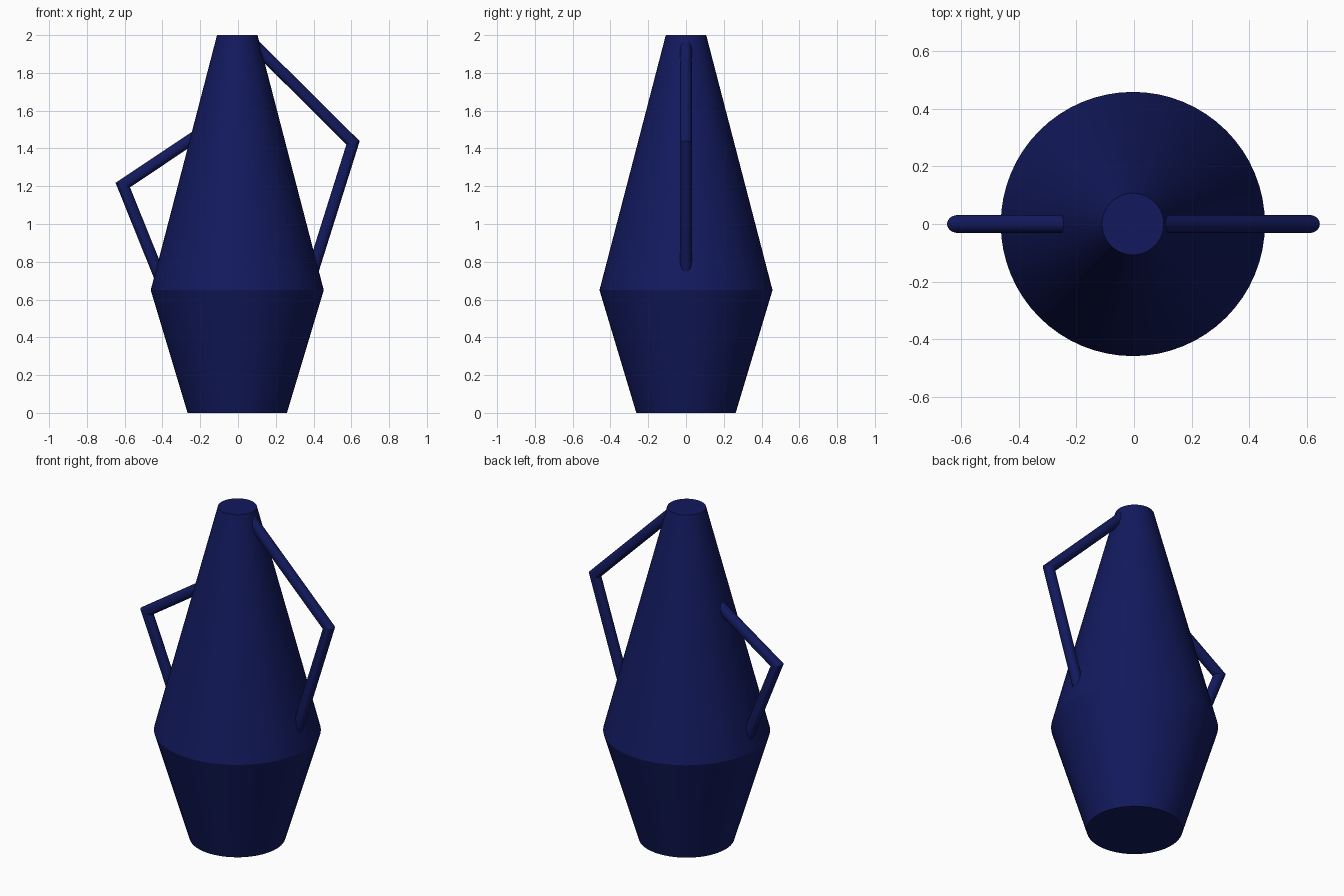
import bpy, bmesh
from math import cos, sin, pi, radians
from mathutils import Vector

if "Cube" in bpy.data.objects:
    bpy.data.objects.remove(bpy.data.objects["Cube"])

navy = bpy.data.materials.new("navy_glaze")
navy.diffuse_color = (0.006, 0.01, 0.11, 1)
navy.use_nodes = True
navy.node_tree.nodes["Principled BSDF"].inputs["Base Color"].default_value = navy.diffuse_color


def skin(name, rings):
    """Join equal rings of points into a closed, capped tube."""
    bm = bmesh.new()
    loops = [[bm.verts.new(p) for p in ring] for ring in rings]
    n = len(loops[0])
    for a, b in zip(loops, loops[1:]):
        for i in range(n):
            j = (i + 1) % n
            bm.faces.new((a[i], a[j], b[j], b[i]))
    bm.faces.new(loops[0][::-1])
    bm.faces.new(loops[-1])
    bmesh.ops.recalc_face_normals(bm, faces=bm.faces[:])
    mesh = bpy.data.meshes.new(name)
    bm.to_mesh(mesh)
    bm.free()
    obj = bpy.data.objects.new(name, mesh)
    bpy.context.collection.objects.link(obj)
    mesh.materials.append(navy)
    bpy.ops.object.select_all(action='DESELECT')
    obj.select_set(True)
    bpy.context.view_layer.objects.active = obj
    bpy.ops.object.shade_smooth_by_angle(angle=radians(25))


def handle(name, path, radius=0.031, sides=32):
    """Round rod along start, elbow, end with a mitred elbow in the xz plane."""
    start, elbow, end = [Vector((x, 0, z)) for x, z in path]
    d1, d2 = (elbow - start).normalized(), (end - elbow).normalized()
    tangent = (d1 + d2).normalized()
    rings = []
    for point, d, stretch in ((start, d1, 1), (elbow, tangent, 1 / tangent.dot(d1)), (end, d2, 1)):
        across = Vector((-d.z, 0, d.x)) * stretch
        rings.append([point + radius * (across * cos(a) + Vector((0, 1, 0)) * sin(a))
                      for a in (2 * pi * i / sides for i in range(sides))])
    skin(name, rings)


# Vase body: two stacked cones, flat top and base
profile = [(0.263, 0), (0.458, 0.65), (0.107, 2.0)]
skin("vase_body", [[(r * cos(2 * pi * i / 64) - 0.004, r * sin(2 * pi * i / 64), z)
                    for i in range(64)] for r, z in profile])

# Two unequal angular handles, their ends sunk into the body
handle("tall_handle", [(0.08, 1.955), (0.609, 1.43), (0.386, 0.72)])
handle("short_handle", [(-0.20, 1.48), (-0.61, 1.206), (-0.402, 0.69)])
